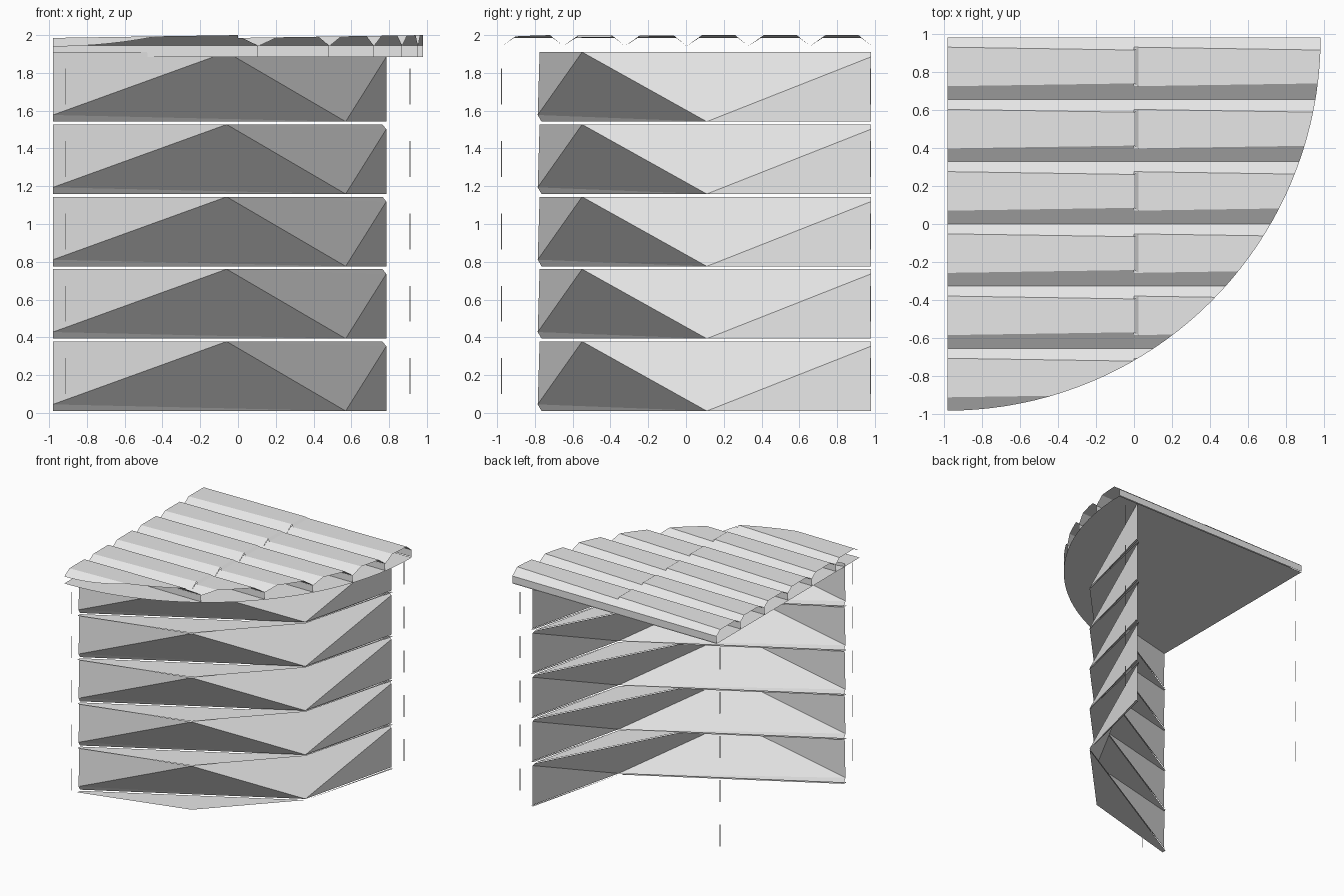
import bpy, bmesh, math
from mathutils import Vector

cube = bpy.data.objects.get("Cube")
if cube:
    bpy.data.objects.remove(cube, do_unlink=True)

grey = bpy.data.materials.new("light grey")
grey.use_nodes = True
grey.diffuse_color = (0.8, 0.8, 0.8, 1)
grey.node_tree.nodes["Principled BSDF"].inputs["Base Color"].default_value = (0.8, 0.8, 0.8, 1)

H = 0.98                                  # half width of the plan
CENTRE = Vector((-H, H, 0))               # centre of the quarter circle
ROOF_R = 2 * H
ARC_STEPS = 40


def finish(bm, name):
    mesh = bpy.data.meshes.new(name)
    bm.to_mesh(mesh)
    bm.free()
    mesh.materials.append(grey)
    obj = bpy.data.objects.new(name, mesh)
    bpy.context.collection.objects.link(obj)
    return obj


def add_face(bm, points):
    return bm.faces.new([bm.verts.new(p) for p in points])


def trim_to_arc(bm):
    """Cut away everything outside the quarter circle."""
    for i in range(ARC_STEPS):
        a = -math.pi / 2 * (i + 0.5) / ARC_STEPS
        n = Vector((math.cos(a), math.sin(a), 0))
        r = ROOF_R * math.cos(math.pi / 4 / ARC_STEPS)
        bmesh.ops.bisect_plane(bm, geom=bm.verts[:] + bm.edges[:] + bm.faces[:],
                               plane_co=CENTRE + n * r, plane_no=n, clear_outer=True)


def tile_profile(x, y, drop):
    """Section of one tile row: rise, flat top, fall and short skirt."""
    section = [(0, 1.94), (0.085 - drop, 2 - drop), (0.26 + drop, 2 - drop),
               (0.327, 1.945), (0.327, 1.885)]
    return [(x, y + dy, z) for dy, z in section]


def loft(bm, a, b):
    for i in range(len(a) - 1):
        add_face(bm, [a[i], b[i], b[i + 1], a[i + 1]])


# Roof tiles: two columns, each row rising towards +x
ROWS = 6
for column, x0, x1 in (("right", -H, 0), ("left", 0, H)):
    bm = bmesh.new()
    for row in range(ROWS):
        y = -H + row * 2 * H / ROWS
        high = tile_profile(x1, y, 0)
        loft(bm, tile_profile(x0, y, 0.015), high)
        if column == "right":             # stepped end over the next column
            loft(bm, high[1:3], tile_profile(x1 + 0.025, y, 0.016)[1:3])
    bmesh.ops.remove_doubles(bm, verts=bm.verts[:], dist=0.0005)
    trim_to_arc(bm)
    finish(bm, "roof_tiles_" + column)

# Flat ceiling under the tiles
bm = bmesh.new()
face = add_face(bm, [(-H, -H, 1.88), (-H, H, 1.88), (H, H, 1.88), (H, -H, 1.88)])
trim_to_arc(bm)
finish(bm, "roof_ceiling")

# Folded wall bands, stacked
BAND = 0.383
for level in range(5):
    z = 0.01 + level * BAND
    low, high = z, z + 0.368

    a_top, a_fold, a_low = (-H, -0.775, high), (-H, -0.785, z + 0.035), (-H, -0.765, low)
    c_top, c_fold, c_low = (0.765, H, high), (0.785, H, high - 0.025), (0.785, H, low)
    ridge = (-0.06, -0.55, high)
    notch = (0.57, 0.11, low)
    bm = bmesh.new()
    for pts in ([a_top, a_fold, ridge], [a_fold, a_low, notch], [a_fold, notch, ridge],
                [ridge, notch, c_fold], [ridge, c_fold, c_top], [notch, c_low, c_fold]):
        add_face(bm, pts)
    bmesh.ops.remove_doubles(bm, verts=bm.verts[:], dist=0.0005)
    finish(bm, f"wall_band_{level + 1}")

    # Thin ledge filling out to the outer line below each band
    bm = bmesh.new()
    zl = z - 0.01
    add_face(bm, [(-H, -0.765, zl), (-H, -0.8, zl), (-0.06, -0.55, zl), (0.57, 0.11, zl)])
    add_face(bm, [(0.57, 0.11, zl), (0.8, H, zl), (0.78, H, zl)])
    if level:                             # floor between this band and the one below
        add_face(bm, [(-0.06, -0.55, zl), (0.57, 0.11, zl), (0.765, H, zl)])
    finish(bm, f"wall_ledge_{level + 1}")

    # Slim upright slats at the corners
    bm = bmesh.new()
    for x, y in ((-0.915, -0.977), (0.91, 0.975), (-0.97, 0.92)):
        made = bmesh.ops.create_cube(bm, size=1)["verts"]
        bmesh.ops.scale(bm, verts=made, vec=(0.004, 0.004, 0.19))
        bmesh.ops.translate(bm, verts=made, vec=(x, y, z + 0.185))
    finish(bm, f"corner_slats_{level + 1}")
